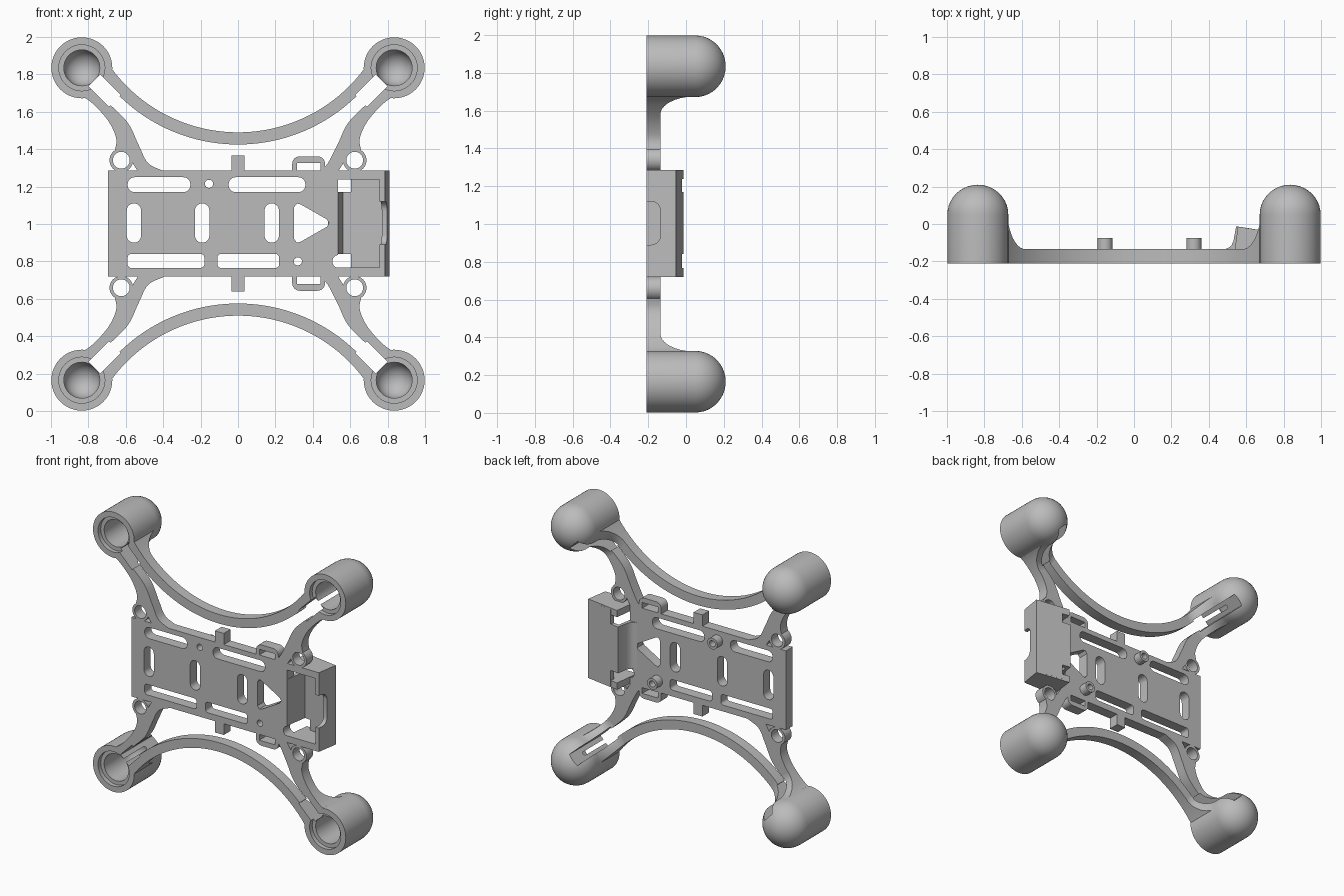
import bpy, bmesh, math
from mathutils import Vector, Matrix

if "Cube" in bpy.data.objects:
    bpy.data.objects.remove(bpy.data.objects["Cube"])

FRONT, BACK = -0.21, -0.135
POD_X, POD_Z, POD_R = 0.835, 1.835, 0.163

grey = bpy.data.materials.new("matte grey")
grey.diffuse_color = (0.5, 0.5, 0.5, 1)
grey.use_nodes = True
grey.node_tree.nodes["Principled BSDF"].inputs["Base Color"].default_value = grey.diffuse_color


def make(name, bm):
    bmesh.ops.recalc_face_normals(bm, faces=bm.faces)
    me = bpy.data.meshes.new(name)
    bm.to_mesh(me)
    bm.free()
    me.materials.append(grey)
    ob = bpy.data.objects.new(name, me)
    bpy.context.collection.objects.link(ob)
    return ob


def prism(name, outlines, a, b, axis="y"):
    """Extrude closed 2D outlines along an axis from a to b."""
    put = {"y": lambda p, h: (p[0], h, p[1]), "z": lambda p, h: (p[0], p[1], h),
           "x": lambda p, h: (h, p[0], p[1])}[axis]
    bm = bmesh.new()
    for pts in outlines:
        lo = [bm.verts.new(put(p, a)) for p in pts]
        hi = [bm.verts.new(put(p, b)) for p in pts]
        bm.faces.new(lo)
        bm.faces.new(hi[::-1])
        for i in range(len(pts)):
            j = (i + 1) % len(pts)
            bm.faces.new((lo[i], hi[i], hi[j], lo[j]))
    return make(name, bm)


def lathe(name, profile, x, z, closed=False, steps=48):
    """Spin (radius, y) points around an axis along y."""
    bm = bmesh.new()
    vs = [bm.verts.new((r, y, 0)) for r, y in profile]
    es = [bm.edges.new(p) for p in zip(vs, vs[1:])]
    if closed:
        es.append(bm.edges.new((vs[-1], vs[0])))
    bmesh.ops.spin(bm, geom=vs + es, cent=(0, 0, 0), axis=(0, 1, 0),
                   angle=math.tau, steps=steps, use_duplicate=False)
    bmesh.ops.remove_doubles(bm, verts=bm.verts, dist=1e-5)
    bmesh.ops.translate(bm, vec=(x, 0, z), verts=bm.verts)
    return make(name, bm)


def boolean(ob, other, op="DIFFERENCE", keep=False):
    m = ob.modifiers.new("cut", "BOOLEAN")
    m.operation, m.solver, m.object = op, "EXACT", other
    bpy.context.view_layer.update()
    me = bpy.data.meshes.new_from_object(ob.evaluated_get(bpy.context.evaluated_depsgraph_get()))
    ob.modifiers.clear()
    ob.data = me
    if not keep:
        bpy.data.objects.remove(other)


def rounded(x0, x1, z0, z1, r, n=6):
    pts = []
    for cx, cz, a in ((x1 - r, z1 - r, 0), (x0 + r, z1 - r, 90),
                      (x0 + r, z0 + r, 180), (x1 - r, z0 + r, 270)):
        for i in range(n + 1):
            t = math.radians(a + 90 * i / n)
            pts.append((cx + r * math.cos(t), cz + r * math.sin(t)))
    return pts


def circle(x, z, r, n=32):
    return [(x + r * math.cos(math.tau * i / n), z + r * math.sin(math.tau * i / n)) for i in range(n)]


def rect(x0, x1, z0, z1):
    return [(x0, z0), (x1, z0), (x1, z1), (x0, z1)]


def smooth_path(pts, n=5):
    """Catmull-Rom through the points."""
    p = [Vector(q) for q in pts]
    p = [2 * p[0] - p[1]] + p + [2 * p[-1] - p[-2]]
    out = []
    for a, b, c, d in zip(p, p[1:], p[2:], p[3:]):
        for i in range(n):
            t = i / n
            out.append(0.5 * (2 * b + (c - a) * t + (2 * a - 5 * b + 4 * c - d) * t * t
                              + (3 * b - a - 3 * c + d) * t ** 3))
    return [tuple(v) for v in out] + [tuple(pts[-1])]


# centre plate with slots, lightening triangle and screw holes
plate = prism("plate", [rect(-0.695, 0.535, 0.72, 1.285)], FRONT, BACK)
screws = ((-0.155, 1.215), (0.32, 0.80))
holes = [rounded(-0.59, -0.255, 1.17, 1.25, 0.037), rounded(-0.05, 0.36, 1.17, 1.25, 0.037),
         rounded(-0.59, -0.18, 0.765, 0.84, 0.02), rounded(-0.11, 0.22, 0.765, 0.84, 0.02),
         rounded(0.505, 0.62, 0.765, 0.835, 0.034)]
holes += [rounded(x, x + 0.077, 0.90, 1.11, 0.038) for x in (-0.595, -0.23, 0.142)]
holes += [[(0.30, 0.92), (0.315, 0.90), (0.335, 0.905), (0.475, 0.985), (0.487, 1.005),
           (0.475, 1.025), (0.335, 1.105), (0.315, 1.11), (0.30, 1.09)]]
holes += [circle(x, z, 0.022) for x, z in screws]
boolean(plate, prism("holes", holes, -0.3, 0))

# screw standoffs on the back
for x, z in screws:
    lathe("standoff", [(0.022, BACK - 0.01), (0.04, BACK - 0.01), (0.04, -0.075), (0.022, -0.075)],
          x, z, closed=True, steps=24)

# tabs and strap loops on the long edges
for s in (1, -1):
    fz = lambda z: 1.0025 + s * (z - 1.0025)
    zs = sorted((fz(1.28), fz(1.365)))
    prism("edge_tab", [rect(-0.035, 0.035, *zs)], FRONT, BACK)
    loop = prism("strap_loop", [[(x, fz(z)) for x, z in
                 rounded(0.29, 0.465, 1.22, 1.362, 0.04)[:14] + [(0.29, 1.28), (0.465, 1.28)]]], FRONT, BACK)
    boolean(loop, prism("loop_hole", [[(x, fz(z)) for x, z in rect(0.315, 0.44, 1.286, 1.327)]], -0.3, 0))

# motor pods, arm strips and mount rings at the four corners
dome = [(math.cos(math.radians(a)), math.sin(math.radians(a))) for a in range(0, 91, 9)]
pod_profile = ([(0, 0.146)] + [(0.096 * c, 0.05 + 0.096 * s) for c, s in dome[-2::-1]]
               + [(0.096, -0.18), (0.123, -0.18), (0.123, FRONT)]
               + [(POD_R, FRONT)] + [(POD_R * c, 0.05 + 0.16 * s) for c, s in dome[:-1]] + [(0, 0.21)])
flare_profile = ([(0, -0.25), (0.28, -0.25)]
                 + [(0.28 - 0.12 * c, 0.05 - 0.185 * s) for c, s in dome[::-1]] + [(0, 0.05)])


def bow(s):
    """Curved brace between two pods."""
    angles = [math.asin(0.815) * t / 24 for t in range(-24, 25)]
    ring = [(0.84, a) for a in angles] + [(0.905, a) for a in angles[::-1]]
    return [(r * math.sin(a), 1 + s * (1.33 - r * math.cos(a))) for r, a in ring]


bows = {s: prism("curved_brace", [bow(s)], FRONT, BACK) for s in (1, -1)}

for sx in (1, -1):
    for sz in (1, -1):
        cx, cz = sx * POD_X, 1 + sz * (POD_Z - 1)
        foot = 0.39 if sx < 0 else 0.44
        outer = smooth_path([(0.85, 1.69), (0.79, 1.655), (0.72, 1.585), (0.675, 1.52),
                             (0.65, 1.45), (0.66, 1.385)])
        inner = smooth_path([(foot, 1.28), (0.48, 1.325), (0.53, 1.42), (0.585, 1.535),
                             (0.665, 1.62), (0.775, 1.715)])
        outline = [(sx * x, 1 + sz * (z - 1)) for x, z in
                   outer + [(0.575, 1.345), (0.535, 1.28)] + inner]
        # mount ring and its hole
        rx, rz = sx * 0.624, 1 + sz * 0.341
        ring_hole = prism("ring_hole", [circle(rx, rz, 0.045)], -0.3, 0.3)
        ring = prism("mount_ring", [circle(rx, rz, 0.063)], FRONT, BACK)
        boolean(ring, ring_hole, keep=True)
        # wire slot facing the middle of the frame
        d, n = Vector((-sx, -sz)).normalized(), Vector((sz, -sx)).normalized()
        c = Vector((cx, cz))
        slot = prism("wire_slot", [[c + d * u + n * v for u, v in
                     ((0.095, -0.045), (0.25, -0.045), (0.25, 0.045), (0.095, 0.045))]], -0.3, 0.3)
        bore = prism("bore", [circle(cx, cz, 0.127, 48)], -0.31, 0.31)
        strip = prism("arm_strip", [outline], FRONT, BACK)
        boolean(strip, ring_hole)
        pod = lathe("motor_pod", pod_profile, cx, cz)
        boolean(pod, slot, keep=True)
        # arms thicken into the pod
        flares = []
        for pts in (outline, bow(sz)):
            f = prism("arm_flare", [pts], FRONT, 0.06)
            boolean(f, lathe("flare_shape", flare_profile, cx, cz), "INTERSECT")
            flares.append(f)
        for ob in flares + [strip, bows[sz]]:
            boolean(ob, bore, keep=True)
            boolean(ob, slot, keep=True)
        bpy.data.objects.remove(slot)
        bpy.data.objects.remove(bore)

# tilted camera holder: end walls, back, outer wall and filleted inner wall
for z0, z1 in ((0.72, 0.768), (1.237, 1.285)):
    prism("holder_end_wall", [[(0.53, FRONT), (0.555, -0.014), (0.81, -0.054), (0.785, FRONT)]],
          z0, z1, "z")
prism("holder_back", [[(0.61, -0.022), (0.81, -0.054), (0.805, -0.084), (0.605, -0.052)]], 0.73, 1.275, "z")
side = prism("holder_outer_wall", [[(0.81, -0.054), (0.785, FRONT), (0.757, FRONT), (0.782, -0.05)]],
             0.725, 1.28, "z")
boolean(side, prism("notch", [rounded(-0.3, BACK, 0.89, 1.12, 0.05)], 0.7, 0.9, "x"))
prism("holder_inner_wall", [[(0.535, FRONT), (0.562, -0.045), (0.615, -0.053), (0.62, -0.024),
                             (0.546, -0.012), (0.532, -0.09), (0.522, -0.113), (0.505, -0.128),
                             (0.48, -0.136), (0.48, FRONT + 0.01), (0.53, FRONT)]], 0.84, 1.17, "z")

# smooth round surfaces, keep edges crisp
for ob in bpy.context.scene.objects:
    ob.select_set(True)
    bpy.context.view_layer.objects.active = ob
bpy.ops.object.shade_smooth_by_angle(angle=math.radians(30))
